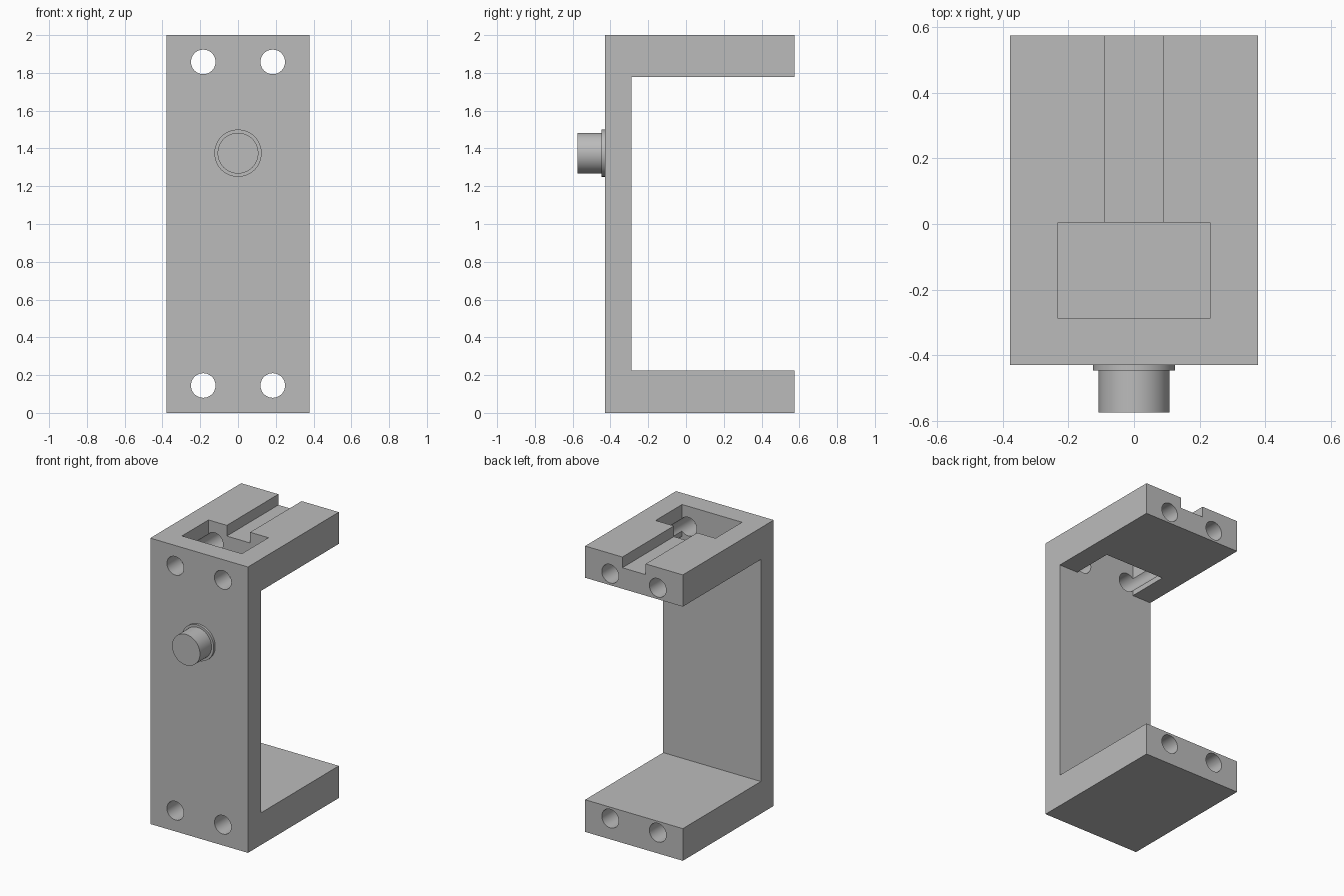
import bpy
import bmesh
from math import radians, pi
from mathutils import Matrix, Vector

cube = bpy.data.objects.get("Cube")
if cube:
    bpy.data.objects.remove(cube, do_unlink=True)

grey = bpy.data.materials.new("plain grey")
grey.use_nodes = True
colour = (0.5, 0.5, 0.5, 1)
grey.diffuse_color = colour
grey.node_tree.nodes["Principled BSDF"].inputs["Base Color"].default_value = colour


def add_object(name, bm):
    bmesh.ops.recalc_face_normals(bm, faces=bm.faces)
    mesh = bpy.data.meshes.new(name)
    bm.to_mesh(mesh)
    bm.free()
    mesh.materials.append(grey)
    obj = bpy.data.objects.new(name, mesh)
    bpy.context.collection.objects.link(obj)
    return obj


def box(name, low, high):
    low, high = Vector(low), Vector(high)
    bm = bmesh.new()
    bmesh.ops.create_cube(bm, size=1, matrix=Matrix.Translation((low + high) / 2)
                          @ Matrix.Diagonal((high - low).to_4d()))
    return add_object(name, bm)


def rod(name, x, z, radius, y0, y1):
    """Cylinder running front to back."""
    bm = bmesh.new()
    bmesh.ops.create_cone(bm, cap_ends=True, segments=64, radius1=radius, radius2=radius,
                          depth=y1 - y0, matrix=Matrix.Translation((x, (y0 + y1) / 2, z))
                          @ Matrix.Rotation(pi / 2, 4, 'X'))
    return add_object(name, bm)


def smooth(obj):
    bpy.ops.object.select_all(action='DESELECT')
    obj.select_set(True)
    bpy.context.view_layer.objects.active = obj
    bpy.ops.object.shade_smooth_by_angle(angle=radians(30))


HALF, FRONT, INNER, BACK = 0.378, -0.43, -0.288, 0.575
LOWER, UPPER, TOP = 0.225, 1.778, 2.0

# C-shaped bracket, extruded from its side profile
bm = bmesh.new()
profile = [(FRONT, 0), (BACK, 0), (BACK, LOWER), (INNER, LOWER),
           (INNER, UPPER), (BACK, UPPER), (BACK, TOP), (FRONT, TOP)]
side = bm.faces.new([bm.verts.new((-HALF, y, z)) for y, z in profile])
extruded = bmesh.ops.extrude_face_region(bm, geom=[side])["geom"]
bmesh.ops.translate(bm, vec=(2 * HALF, 0, 0),
                    verts=[v for v in extruded if isinstance(v, bmesh.types.BMVert)])
bracket = add_object("bracket", bm)

# Pocket through the upper arm, shallow slot to its back edge, and four long bores
cutters = [box("pocket_cutter", (-0.232, INNER, UPPER - 0.1), (0.232, 0.005, TOP + 0.1)),
           box("slot_cutter", (-0.09, -0.1, TOP - 0.075), (0.09, BACK + 0.1, TOP + 0.05))]
for x in (-0.184, 0.184):
    for z in (0.145, 1.858):
        cutters.append(rod("bore_cutter", x, z, 0.065, FRONT - 0.1, BACK + 0.1))

for cutter in cutters:
    cutter.hide_render = True
    cut = bracket.modifiers.new(cutter.name, 'BOOLEAN')
    cut.operation = 'DIFFERENCE'
    cut.solver = 'EXACT'
    cut.object = cutter

# Bake the cuts and discard the cutters
bpy.context.view_layer.update()
evaluated = bracket.evaluated_get(bpy.context.evaluated_depsgraph_get())
cut_mesh = bpy.data.meshes.new_from_object(evaluated)
bracket.modifiers.clear()
bracket.data = cut_mesh
for cutter in cutters:
    bpy.data.objects.remove(cutter, do_unlink=True)
smooth(bracket)

# Front knob with its thin collar
smooth(rod("knob_collar", 0, 1.375, 0.125, -0.447, FRONT))
smooth(rod("knob", 0, 1.375, 0.108, -0.575, FRONT))
